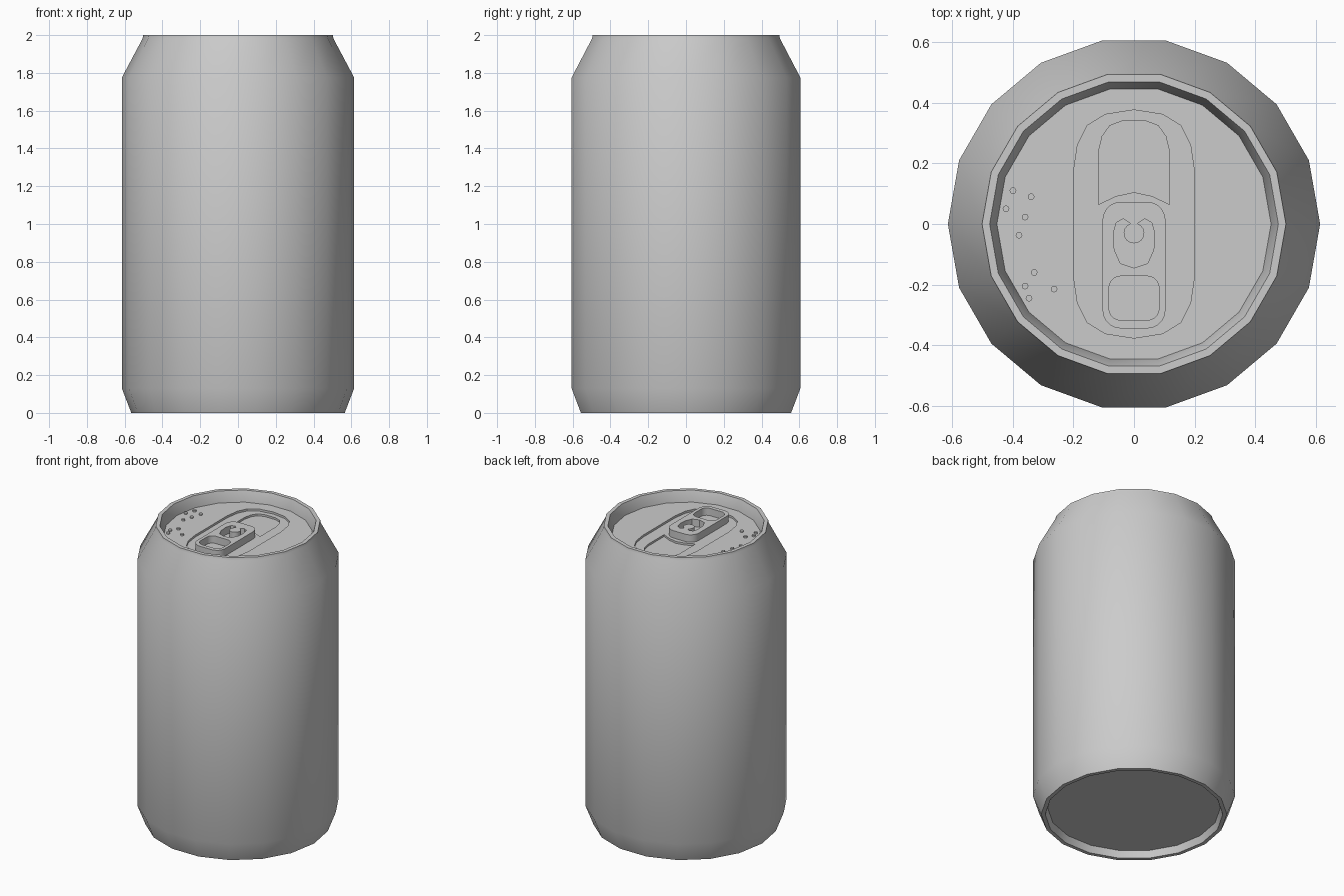
import bpy, bmesh
from math import sin, cos, pi, radians

if "Cube" in bpy.data.objects:
    bpy.data.objects.remove(bpy.data.objects["Cube"])

SIDES = 18


def finish(ob, angle=32):
    bpy.ops.object.select_all(action='DESELECT')
    ob.select_set(True)
    bpy.context.view_layer.objects.active = ob
    bpy.ops.object.shade_smooth_by_angle(angle=radians(angle))


def add_mesh(name, bm):
    bmesh.ops.remove_doubles(bm, verts=bm.verts, dist=1e-5)
    bmesh.ops.recalc_face_normals(bm, faces=bm.faces)
    me = bpy.data.meshes.new(name)
    bm.to_mesh(me)
    bm.free()
    ob = bpy.data.objects.new(name, me)
    bpy.context.collection.objects.link(ob)
    finish(ob)
    return ob


def lathe(name, profile):
    bm = bmesh.new()
    rings = [[bm.verts.new((r * cos(2 * pi * i / SIDES), r * sin(2 * pi * i / SIDES), z))
              for i in range(SIDES)] for r, z in profile]
    for a, b in zip(rings, rings[1:]):
        for i in range(SIDES):
            j = (i + 1) % SIDES
            bm.faces.new((a[i], a[j], b[j], b[i]))
    bm.faces.new(rings[0])
    bm.faces.new(rings[-1])
    return add_mesh(name, bm)


def plate(name, outlines, z0, z1):
    """Flat plate: first outline is the edge, the others are holes."""
    cu = bpy.data.curves.new(name, 'CURVE')
    cu.dimensions = '2D'
    cu.fill_mode = 'BOTH'
    cu.extrude = (z1 - z0) / 2
    for pts in outlines:
        sp = cu.splines.new('POLY')
        sp.points.add(len(pts) - 1)
        for p, (x, y) in zip(sp.points, pts):
            p.co = (x, y, 0, 1)
        sp.use_cyclic_u = True
    tmp = bpy.data.objects.new(name + "_outline", cu)
    bpy.context.collection.objects.link(tmp)
    bpy.context.view_layer.update()
    me = bpy.data.meshes.new_from_object(tmp.evaluated_get(bpy.context.evaluated_depsgraph_get()))
    bpy.data.objects.remove(tmp)
    bm = bmesh.new()
    bm.from_mesh(me)
    bpy.data.meshes.remove(me)
    bmesh.ops.translate(bm, verts=bm.verts, vec=(0, 0, (z0 + z1) / 2))
    return add_mesh(name, bm)


def arc(cx, cy, r, a0, a1, n):
    return [(cx + r * cos(radians(a0 + (a1 - a0) * i / n)),
             cy + r * sin(radians(a0 + (a1 - a0) * i / n))) for i in range(n + 1)]


def rounded(w, y0, y1, r):
    return (arc(w - r, y1 - r, r, 0, 90, 5) + arc(r - w, y1 - r, r, 90, 180, 5)
            + arc(r - w, y0 + r, r, 180, 270, 5) + arc(w - r, y0 + r, r, 270, 360, 5))


def mirror_x(half):
    """Close a right-hand half outline that may start and end on x = 0."""
    return half + [(-x, y) for x, y in reversed(half) if x > 0]


FLOOR, PANEL, LID = 1.903, 1.916, 1.93

# Can body: foot ring, wall, shoulder, rim and the well below the lid
lathe("can_body", [(0.525, 0.045), (0.54, 0.0), (0.565, 0.0), (0.615, 0.13),
                   (0.615, 1.775), (0.505, 1.982), (0.502, 2.0), (0.477, 2.0),
                   (0.453, LID), (0.453, FLOOR)])

# Lid with a sunken panel
upper = [(0.2, 0.17), (0.187, 0.26), (0.155, 0.325), (0.095, 0.362), (0, 0.377)]
panel = mirror_x([(x, -y) for x, y in reversed(upper)] + upper)
plate("lid", [arc(0, 0, 0.453, 0, 340, 17), panel], FLOOR, LID)

# Sunken panel with the mouth opening pressed into it
mouth = mirror_x([(0, 0.105), (0.06, 0.092), (0.117, 0.065), (0.117, 0.24),
                  (0.105, 0.29), (0.08, 0.325), (0.04, 0.34)])
plate("lid_panel", [panel, mouth], FLOOR, PANEL)

# Pull tab with finger hole and curled slot around the rivet tongue
slot = [(0.035, 0.017), (0.058, 0.005), (0.068, -0.03), (0.065, -0.085),
        (0.045, -0.13), (0, -0.145)]
slot = mirror_x(slot) + arc(0, -0.03, 0.034, 110, 430, 14)
plate("pull_tab", [rounded(0.104, -0.345, 0.073, 0.06),
                   rounded(0.083, -0.318, -0.172, 0.04), slot], PANEL, 1.965)

# Small droplets on the lid
spots = [(-.40, .11), (-.34, .09), (-.423, .05), (-.36, .023), (-.38, -.037),
         (-.33, -.16), (-.36, -.205), (-.264, -.215), (-.347, -.245)]
for k, (x, y) in enumerate(spots):
    plate(f"lid_bump_{k + 1}", [arc(x, y, 0.011, 0, 330, 11)], LID - 0.005, LID + 0.01)
